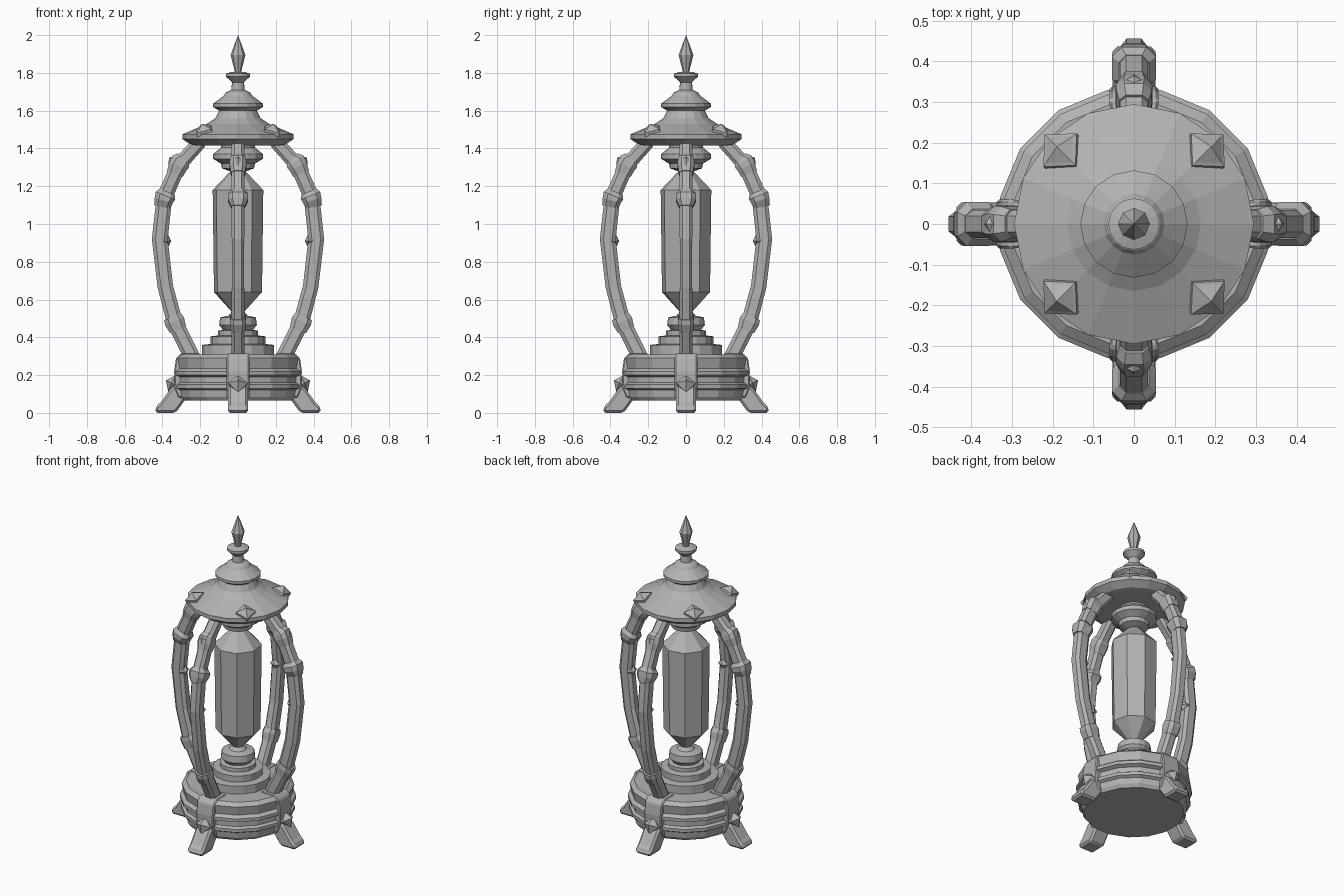
import bpy, bmesh, math
from mathutils import Matrix, Vector

cube = bpy.data.objects.get("Cube")
if cube:
    bpy.data.objects.remove(cube)

metal = bpy.data.materials.new("grey_metal")
metal.use_nodes = True
GREY = (0.45, 0.45, 0.45, 1)
metal.diffuse_color = GREY
metal.node_tree.nodes["Principled BSDF"].inputs["Base Color"].default_value = GREY


def finish(name, bm):
    bmesh.ops.remove_doubles(bm, verts=bm.verts, dist=0.0001)
    bmesh.ops.recalc_face_normals(bm, faces=bm.faces)
    mesh = bpy.data.meshes.new(name)
    bm.to_mesh(mesh)
    bm.free()
    mesh.materials.append(metal)
    obj = bpy.data.objects.new(name, mesh)
    bpy.context.collection.objects.link(obj)
    return obj


def skin(name, rings):
    """Join equal closed rings of points with quads and cap both ends."""
    bm = bmesh.new()
    loops = [[bm.verts.new(p) for p in ring] for ring in rings]
    n = len(loops[0])
    for a, b in zip(loops, loops[1:]):
        for i in range(n):
            j = (i + 1) % n
            bm.faces.new((a[i], a[j], b[j], b[i]))
    bm.faces.new(loops[0])
    bm.faces.new(loops[-1])
    return finish(name, bm)


def lathe(name, profile, sides, turn=0.0):
    """Revolve (radius, height) points around z."""
    rings = []
    for r, z in profile:
        r = max(r, 0.0005)
        angles = [math.radians(turn) + math.tau * i / sides for i in range(sides)]
        rings.append([(r * math.cos(a), r * math.sin(a), z) for a in angles])
    return skin(name, rings)


def sweep(name, stations):
    """Chamfered bar along (x, z, half_width, half_depth) stations."""
    rings = []
    for i, (x, z, w, d) in enumerate(stations):
        a, b = stations[max(i - 1, 0)], stations[min(i + 1, len(stations) - 1)]
        t = Vector((b[0] - a[0], 0, b[1] - a[1])).normalized()
        out = Vector((t.z, 0, -t.x))
        side = Vector((0, 1, 0))
        c = Vector((x, 0, z))
        section = [(1, .55), (.55, 1), (-.55, 1), (-1, .55),
                   (-1, -.55), (-.55, -1), (.55, -1), (1, -.55)]
        rings.append([c + out * (u * d) + side * (v * w) for u, v in section])
    return skin(name, rings)


def prism(name, outline, half_width, bevel):
    """Side outline in xz given thickness along y."""
    obj = skin(name, [[(x, y, z) for x, z in outline] for y in (-half_width, half_width)])
    mod = obj.modifiers.new("chamfer", 'BEVEL')
    mod.width = bevel
    mod.segments = 1
    return obj


def gem(name, x, z, size, height, tilt):
    """Diamond stud facing +x when tilt is 90 degrees, up when 0."""
    obj = lathe(name, [(0, -.02), (size, -.015), (size, .006),
                       (size * .82, .01), (0, height)], 4)
    obj.data.transform(Matrix.Translation((x, 0, z)) @ Matrix.Rotation(math.radians(tilt), 4, 'Y'))
    return obj


def around(obj, start=0):
    """Repeat a part four times around the z axis."""
    name = obj.name
    for i in range(4):
        part = obj if i == 0 else obj.copy()
        if i:
            bpy.context.collection.objects.link(part)
        part.name = f"{name}_{i + 1}"
        part.rotation_euler.z = math.radians(start + 90 * i)


# Banded base and stepped pedestal
lathe("base", [(.29, .065), (.305, .085), (.31, .12), (.328, .13), (.328, .15),
               (.312, .16), (.312, .19), (.336, .2), (.336, .22), (.315, .235),
               (.325, .29), (.3, .31)], 16, 11.25)
lathe("pedestal", [(.19, .3), (.19, .36), (.145, .365), (.145, .405), (.105, .41),
                   (.105, .435), (.08, .44), (.1, .465), (.095, .505), (.05, .515),
                   (.03, .54)], 16)

# Crystal body
lathe("crystal", [(.02, .52), (.13, .64), (.137, 1.18), (.04, 1.28), (.03, 1.3)], 8, -12 - 90)

# Hanger under the roof
lathe("hanger", [(.045, 1.28), (.085, 1.295), (.09, 1.32), (.132, 1.345),
                 (.132, 1.37), (.09, 1.405), (.09, 1.44)], 16)

# Flared roof and finial
lathe("roof", [(.22, 1.415), (.25, 1.42), (.295, 1.45), (.295, 1.475), (.165, 1.53),
               (.12, 1.56), (.1, 1.6), (.132, 1.62), (.132, 1.637), (.075, 1.68),
               (.065, 1.695), (.035, 1.71), (.032, 1.75), (.063, 1.78), (.063, 1.796),
               (.03, 1.806)], 16)
lathe("finial", [(.016, 1.79), (.02, 1.82), (.039, 1.895), (0, 2)], 8)
around(gem("roof_stud", .255, 1.497, .058, .035, 23), 45)

# Bowed arms with collars
around(sweep("arm", [(.235, .28, .035, .042), (.335, .48, .034, .042), (.385, .67, .033, .041),
                     (.414, .92, .033, .042), (.39, 1.14, .035, .042), (.315, 1.31, .035, .04),
                     (.2, 1.435, .035, .036)]))
around(sweep("lower_collar", [(.318, .44, .038, .046), (.336, .485, .043, .054),
                              (.347, .51, .04, .048)]))
around(sweep("middle_collar", [(.401, 1.09, .036, .044), (.393, 1.125, .054, .05),
                               (.384, 1.15, .054, .055), (.375, 1.17, .037, .044)]))
around(sweep("upper_collar", [(.335, 1.265, .037, .044), (.318, 1.305, .045, .05),
                              (.303, 1.33, .043, .053), (.288, 1.345, .036, .042)]))
around(gem("inner_nub", .378, .91, .035, .025, -90))
around(gem("upper_nub", .345, 1.335, .03, .025, 50))

# Base plates, feet and gems
around(prism("base_plate", [(.2, .08), (.315, .08), (.335, .13), (.338, .22),
                            (.328, .29), (.305, .314), (.2, .314)], .06, .006))
around(prism("foot", [(.26, .13), (.33, .15), (.36, .125), (.41, .055), (.437, .03),
                      (.437, 0), (.33, 0), (.28, .07)], .053, .012))
around(gem("base_gem", .345, .155, .05, .04, 65))
